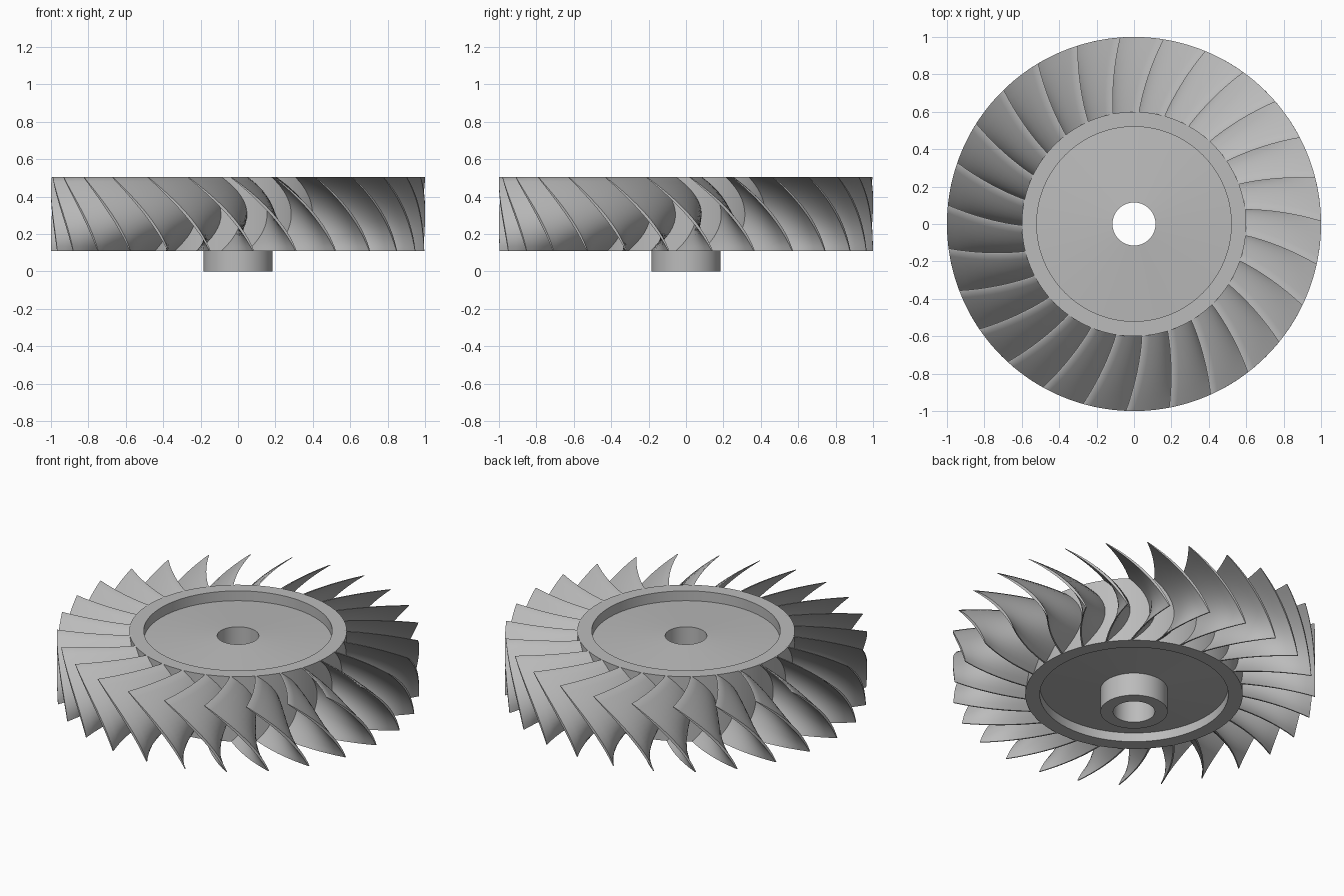
import bpy, bmesh, math

if "Cube" in bpy.data.objects:
    bpy.data.objects.remove(bpy.data.objects["Cube"], do_unlink=True)

metal = bpy.data.materials.new("light grey metal")
metal.use_nodes = True
GREY = (0.5, 0.5, 0.5, 1)
metal.diffuse_color = GREY
metal.node_tree.nodes["Principled BSDF"].inputs["Base Color"].default_value = GREY

BLADES = 27
Z_LOW, Z_TOP = 0.11, 0.505
R_HUB, R_TIP = 0.6, 1.0


def finish(name, bm, angle=30):
    bmesh.ops.recalc_face_normals(bm, faces=bm.faces)
    mesh = bpy.data.meshes.new(name)
    bm.to_mesh(mesh)
    bm.free()
    mesh.materials.append(metal)
    obj = bpy.data.objects.new(name, mesh)
    bpy.context.collection.objects.link(obj)
    bpy.ops.object.select_all(action='DESELECT')
    obj.select_set(True)
    bpy.context.view_layer.objects.active = obj
    bpy.ops.object.shade_smooth_by_angle(angle=math.radians(angle))
    return obj


def lathe(name, profile, steps=128):
    """Spin a closed (radius, height) profile around z."""
    bm = bmesh.new()
    rings = [[bm.verts.new((r * math.cos(a), r * math.sin(a), z)) for r, z in profile]
             for a in (2 * math.pi * i / steps for i in range(steps))]
    n = len(profile)
    for i in range(steps):
        a, b = rings[i], rings[(i + 1) % steps]
        for j in range(n):
            k = (j + 1) % n
            bm.faces.new((a[j], b[j], b[k], a[k]))
    return finish(name, bm)


# Hub disc with dished recesses on both sides, bore and lower boss
lathe("hub", [
    (0.115, 0.475), (0.52, 0.445), (0.52, Z_TOP), (R_HUB, Z_TOP),
    (R_HUB, Z_LOW), (0.52, Z_LOW), (0.52, 0.165), (0.185, 0.14),
    (0.185, 0), (0.115, 0)])


def camber(s, t):
    """Blade angle in degrees: s runs root to tip, t runs top to bottom."""
    top = 7 * (1 - s ** 1.1)
    sweep = 20.4 * s
    bulge = 12 + (2.5 - 12) * s
    return top + sweep * t + bulge * 4 * t * (1 - t)


def add_blade(bm, start, spans=8, steps=16):
    loops = []
    for i in range(spans + 1):
        s = i / spans
        r = R_HUB - 0.015 + (R_TIP - R_HUB + 0.015) * s
        sides = []
        for side in (-1, 1):
            row = []
            for j in range(steps + 1):
                t = j / steps
                half = (0.016 - 0.006 * s) * (0.3 + 2.8 * t * (1 - t)) / r
                a = math.radians(start + camber(s, t)) + side * half
                z = Z_TOP + (Z_LOW - Z_TOP) * t
                row.append(bm.verts.new((r * math.cos(a), r * math.sin(a), z)))
            sides.append(row)
        loops.append(sides[0] + sides[1][::-1])
    n = len(loops[0])
    for a, b in zip(loops, loops[1:]):
        for j in range(n):
            k = (j + 1) % n
            bm.faces.new((a[j], a[k], b[k], b[j]))
    # Close the root and tip with strips across the thickness
    for loop in (loops[0], loops[-1]):
        for j in range(steps):
            bm.faces.new((loop[j], loop[j + 1], loop[n - 2 - j], loop[n - 1 - j]))


# Ring of twisted blades
ring = bmesh.new()
for number in range(BLADES):
    add_blade(ring, 1 + 360 * number / BLADES)
finish("blade_ring", ring, 40)
